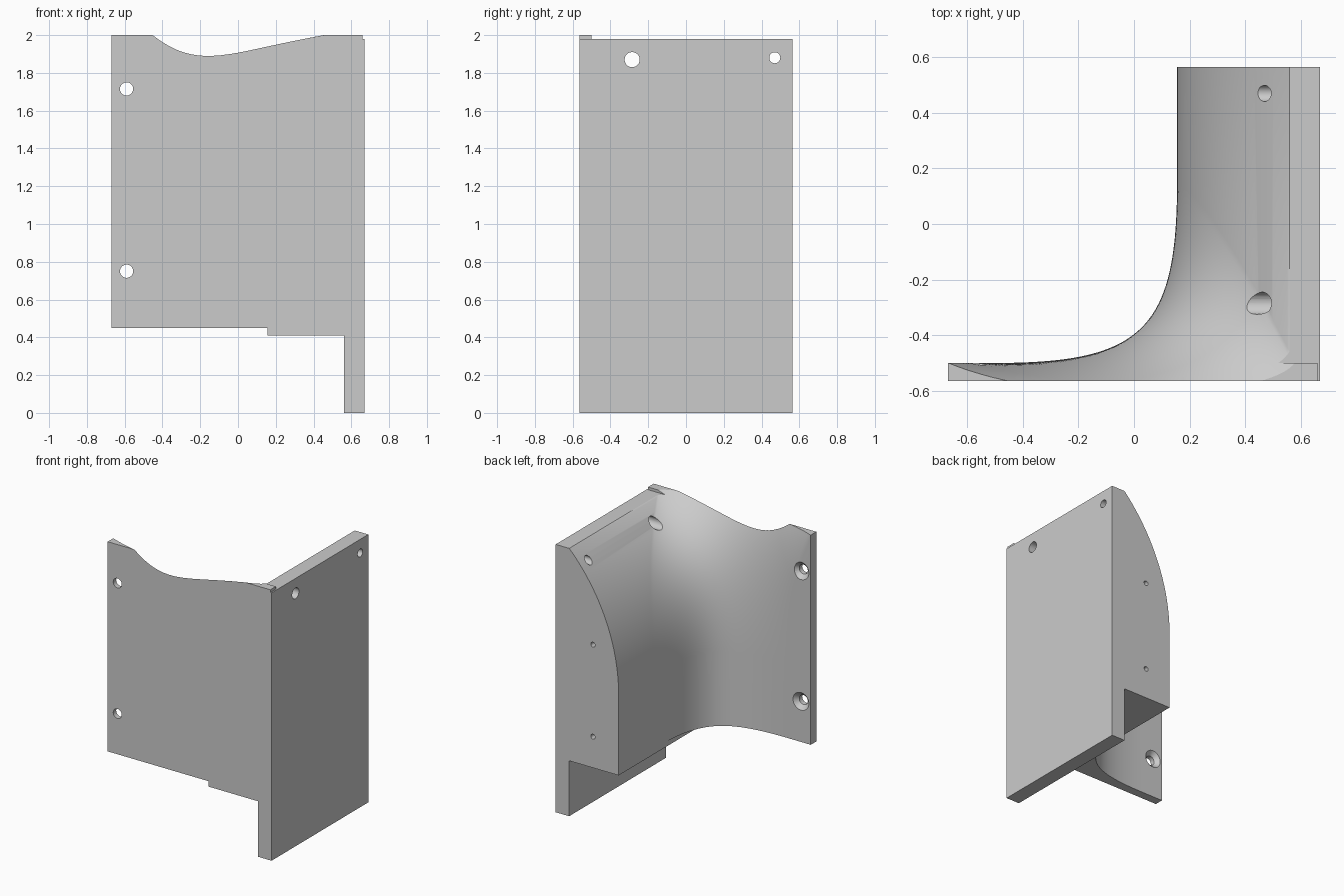
import bpy, bmesh, math
from mathutils import Vector, Matrix

cube = bpy.data.objects.get("Cube")
if cube:
    bpy.data.objects.remove(cube)

grey = bpy.data.materials.new("light_grey")
grey.use_nodes = True
COLOUR = (0.6, 0.6, 0.6, 1)
grey.diffuse_color = COLOUR
grey.node_tree.nodes["Principled BSDF"].inputs["Base Color"].default_value = COLOUR


def finish(name, bm):
    bmesh.ops.recalc_face_normals(bm, faces=bm.faces)
    mesh = bpy.data.meshes.new(name)
    bm.to_mesh(mesh)
    bm.free()
    mesh.materials.append(grey)
    obj = bpy.data.objects.new(name, mesh)
    bpy.context.collection.objects.link(obj)
    return obj


def box(name, lo, hi):
    bm = bmesh.new()
    lo, hi = Vector(lo), Vector(hi)
    bmesh.ops.create_cube(bm, size=1)
    for v in bm.verts:
        v.co = (lo + hi) / 2 + v.co * (hi - lo)
    return finish(name, bm)


def drill(name, centre, axis, r1, r2, depth):
    """Round cutter centred on a point; r1 is the radius at the axis start."""
    bm = bmesh.new()
    turn = Vector(axis).to_track_quat('Z', 'Y').to_matrix().to_4x4()
    bmesh.ops.create_cone(bm, cap_ends=True, segments=32, radius1=r1, radius2=r2,
                          depth=depth, matrix=Matrix.Translation(centre) @ turn)
    return finish(name, bm)


def combine(target, other, operation):
    other.hide_render = True
    mod = target.modifiers.new(operation.lower(), 'BOOLEAN')
    mod.operation = operation
    mod.solver = 'EXACT'
    mod.object = other
    bpy.context.view_layer.objects.active = target
    bpy.ops.object.modifier_apply(modifier=mod.name)
    bpy.data.objects.remove(other)


# Horizontal section of the flared corner body at a given height
WALL, ARC_START, ARC_RADIUS = 0.155, 1.0, 1.39
STEPS = 44


def section(z):
    rise = max(0, z - ARC_START)
    x = WALL + ARC_RADIUS - math.sqrt(ARC_RADIUS ** 2 - rise ** 2)
    k = (x - WALL) / 0.405
    low = [Vector(p) for p in ((WALL, 0.15), (WALL, -0.38), (0.03, -0.5), (-0.5, -0.5))]
    high = [Vector(p) for p in ((0.56, -0.46), (0.47, -0.62), (-0.25, -0.66), (-0.66, -0.5))]
    a, b, c, d = [p.lerp(q, k) for p, q in zip(low, high)]
    a = Vector((x, 0.15 - 0.61 * k ** 1.3))
    pts = [Vector((x, 0.565))]
    for i in range(STEPS + 1):
        t = i / STEPS
        s = 1 - t
        pts.append(a * s ** 3 + b * 3 * s * s * t + c * 3 * s * t * t + d * t ** 3)
    pts += [Vector(p) for p in ((-0.67, -0.5), (-0.67, -0.8), (0.66, -0.8), (0.66, 0.565))]
    return [(p.x, p.y, z) for p in pts]


# Flared body, lofted upward through its sections
bm = bmesh.new()
heights = [0.45, 0.75] + [1 + i / 36 for i in range(37)]
rows = [[bm.verts.new(p) for p in section(z)] for z in heights]
for lower, upper in zip(rows, rows[1:]):
    for i in range(len(lower)):
        j = (i + 1) % len(lower)
        bm.faces.new((lower[i], lower[j], upper[j], upper[i]))
bm.faces.new(rows[0])
bm.faces.new(rows[-1])
body = finish("corner_bracket", bm)

# Trim the front plane and the top ledge behind the corner tab
combine(body, box("front_trim", (-1, -1, 0), (1, -0.565, 3)), 'DIFFERENCE')
combine(body, box("ledge_trim", (0.3, -0.5, 1.98), (1, 1, 3)), 'DIFFERENCE')

# Side plate and bottom step
combine(body, box("side_plate", (0.56, -0.565, 0), (0.67, 0.565, 1.98)), 'UNION')
combine(body, box("bottom_step", (WALL, -0.565, 0.41), (0.6, 0.565, 0.47)), 'UNION')

# Side holes
for y, z, r in ((-0.285, 1.87, 0.04), (0.47, 1.88, 0.029)):
    combine(body, drill("side_hole", (0.5, y, z), (1, 0, 0), r, r, 0.8), 'DIFFERENCE')

# Countersunk screw holes in the front plate
for z in (0.75, 1.715):
    combine(body, drill("screw_hole", (-0.59, -0.53, z), (0, 1, 0), 0.035, 0.035, 0.3), 'DIFFERENCE')
    combine(body, drill("countersink", (-0.59, -0.51, z), (0, 1, 0), 0.03, 0.08, 0.05), 'DIFFERENCE')

# Small pin holes in the back face
for z in (0.64, 1.32):
    combine(body, drill("pin_hole", (0.365, 0.5, z), (0, 1, 0), 0.018, 0.018, 0.4), 'DIFFERENCE')

bpy.ops.object.select_all(action='DESELECT')
body.select_set(True)
bpy.context.view_layer.objects.active = body
bpy.ops.object.shade_smooth_by_angle(angle=math.radians(25))
